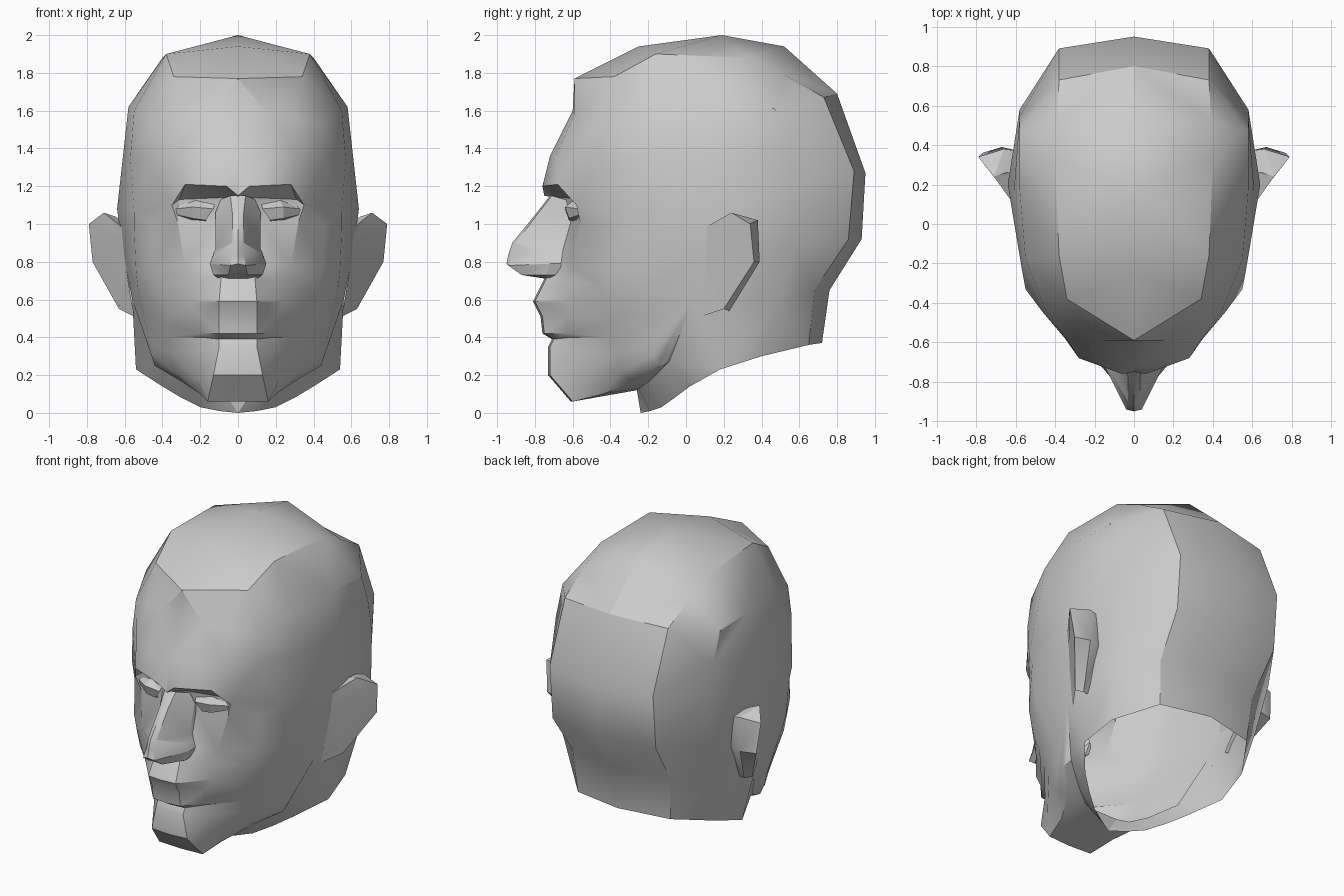
import bpy
import bmesh
from math import radians

# Remove the default object
default_cube = bpy.data.objects.get("Cube")
if default_cube:
    bpy.data.objects.remove(default_cube, do_unlink=True)

clay = bpy.data.materials.new("clay grey")
clay.use_nodes = True
clay.diffuse_color = (0.6, 0.6, 0.6, 1)
clay.node_tree.nodes["Principled BSDF"].inputs["Base Color"].default_value = clay.diffuse_color


def loft(bm, welded, rows):
    """Skin neighbouring sections on both sides, welding shared points."""
    def vertex(point, side):
        key = (point[0] * side, point[1], point[2])
        if key not in welded:
            welded[key] = bm.verts.new([value / 100 for value in key])
        return welded[key]

    for side in (1, -1):
        for first, second in zip(rows, rows[1:]):
            for i in range(len(first) - 1):
                corners = (first[i], first[i + 1], second[i + 1], second[i])
                unique = list(dict.fromkeys(vertex(p, side) for p in corners))
                if len(unique) > 2 and not bm.faces.get(unique):
                    bm.faces.new(unique)


def build(name, patches, close=True):
    """Make one smooth-shaded object with sharp plane breaks."""
    bm, welded = bmesh.new(), {}
    for rows in patches:
        loft(bm, welded, rows)
    if close:
        bmesh.ops.holes_fill(bm, edges=bm.edges[:], sides=0)
    bmesh.ops.recalc_face_normals(bm, faces=bm.faces[:])
    bmesh.ops.triangulate(bm, faces=bm.faces[:], quad_method="SHORT_EDGE")
    mesh = bpy.data.meshes.new(name)
    bm.to_mesh(mesh)
    bm.free()
    mesh.materials.append(clay)
    part = bpy.data.objects.new(name, mesh)
    bpy.context.collection.objects.link(part)
    bpy.ops.object.select_all(action="DESELECT")
    part.select_set(True)
    bpy.context.view_layer.objects.active = part
    bpy.ops.object.shade_smooth_by_angle(angle=radians(30))


# All sections below are in hundredths of a unit, on the model's left half.
# Skull: three profiles running from the hairline over the crown to the nape
crown_centre = [(0, y, z) for y, z in (
    (-59, 177), (-25, 194), (19, 200), (52, 194), (80, 169),
    (95, 127), (93, 92), (76, 65), (72, 37))]
crown_edge = [
    (34, -38, 178), (38, -16, 190), (40, 32, 188), (39, 52, 179), (38, 73, 167),
    (38, 89, 128), (38, 86, 92), (36, 68, 65), (34, 65, 36)]
temple_line = [
    (45, -43, 153), (55, -18, 160), (58, 18, 162), (58, 47, 161), (58, 54, 142),
    (58, 58, 120), (58, 57, 87), (55, 49, 58), (51, 40, 30)]

# Side: profile through the ear, from the temple down to the neck
upper_side, ear_top, ear_middle, jaw_hinge, neck_side = (
    (61, 15, 135), (64, 20, 108), (61, 15, 85), (56, 4, 60), (54, 18, 23))
side_line = [temple_line[2], upper_side, ear_top, ear_middle, jaw_hinge, neck_side]

# Forehead and eye sockets: sections from the centre line round to the side
hairline = [crown_centre[0], crown_centre[0], crown_edge[0], crown_edge[0]]
forehead = [(0, -60, 160), (16, -59, 158), (30, -53, 156)] + temple_line[:3]
brow_end = [(35, -58, 110), (55, -33, 106), ear_top]
upper_face = [
    forehead,
    [(0, -72, 136), (18, -69, 136), (33, -60, 136), (46, -45, 135), (57, -22, 135), upper_side],
    [(0, -75, 115), (6, -76, 120), (28, -68, 121)] + brow_end,
    [(0, -70, 114), (8, -64, 114), (31, -57, 113)] + brow_end,
    [(0, -64, 101), (12, -61, 101), (32, -56, 101), (46, -43, 99), (55, -30, 98), ear_top],
]

# Cheeks, lips and mouth; the lower lip overhangs the chin but not the cheeks
lower_cheek = [(38, -39, 40), (47, -18, 38), jaw_hinge]
lower_face = [
    upper_face[-1],
    [(0, -68, 79), (13, -67, 79), (28, -61, 78), (45, -45, 77), (54, -28, 75), ear_middle],
    [(0, -75, 71), (9, -74, 71), (19, -64, 70), (43, -45, 67), (53, -25, 66), ear_middle],
    [(0, -81, 59), (10, -80, 59), (25, -62, 59), (42, -43, 56), (51, -22, 56), jaw_hinge],
    [(0, -77, 51), (10, -76, 51), (20, -63, 51), (40, -41, 48), (49, -20, 47), jaw_hinge],
    [(0, -76, 42), (10, -75, 42), (20, -63, 42)] + lower_cheek,
    [(0, -71, 39), (10, -70, 39), (19, -61, 40)] + lower_cheek,
]

# Chin, underside of the jaw and neck
jaw = [
    lower_face[-1],
    [(0, -73, 35), (10, -72, 35), (19, -61, 33), (36, -37, 32), (46, -17, 31), jaw_hinge],
    [(0, -73, 20), (13, -72, 20), (22, -55, 18), (33, -35, 21), (44, -15, 25), jaw_hinge],
    [(0, -61, 6), (16, -60, 6), (20, -44, 10), (29, -28, 16), (43, -12, 25), jaw_hinge],
    [(0, -26, 12), (8, -26, 12), (17, -25, 13), (27, -19, 17), (42, -9, 27), jaw_hinge],
    [(0, -24, 0), (10, -19, 1), (20, -13, 3), (30, -6, 8), (40, 2, 14), neck_side],
]

# Head shell, open under the neck
build("head", [
    [crown_centre, crown_edge, temple_line],
    [temple_line[3:], side_line],
    [hairline, forehead[:4]],
    upper_face, lower_face, jaw,
], close=False)

# Nose: sections from ridge to cheek, root to base
build("nose", [[
    [(0, -72, 115), (4, -71, 115), (9, -64, 113), (9, -58, 113)],
    [(0, -79, 106), (3, -78, 106), (12, -63, 106), (12, -57, 106)],
    [(0, -92, 90), (3, -90, 90), (12, -68, 87), (12, -58, 87)],
    [(0, -94, 84), (3, -92, 84), (13, -74, 84), (14, -58, 82)],
    [(0, -95, 79), (4, -94, 78), (15, -72, 79), (15, -58, 79)],
    [(0, -88, 74), (5, -87, 73), (13, -74, 73), (13, -58, 73)],
    [(0, -74, 71), (5, -73, 71), (10, -72, 71), (10, -58, 71)],
]])

# Eyes: lid, eyeball plane and lower rim
build("eyes", [[
    [(12, -60, 113), (22, -59, 113), (32, -55, 112)],
    [(13, -64, 108), (24, -64, 109), (33, -57, 108)],
    [(17, -62, 102), (24, -62, 103), (33, -56, 105)],
    [(17, -56, 101), (24, -54, 101), (32, -52, 103)],
]])

# Ears: front panel, thick rim and back panel
build("ears", [[
    [(61, 10, 98), (60, 10, 90), (59, 10, 75), (55, 8, 51)],
    [(71, 24, 106), (79, 34, 100), (77, 36, 80), (63, 20, 55)],
    [(65, 26, 104), (66, 38, 102), (67, 39, 80), (59, 23, 54)],
    [(58, 26, 100), (58, 37, 100), (56, 36, 80), (53, 22, 54)],
]])
